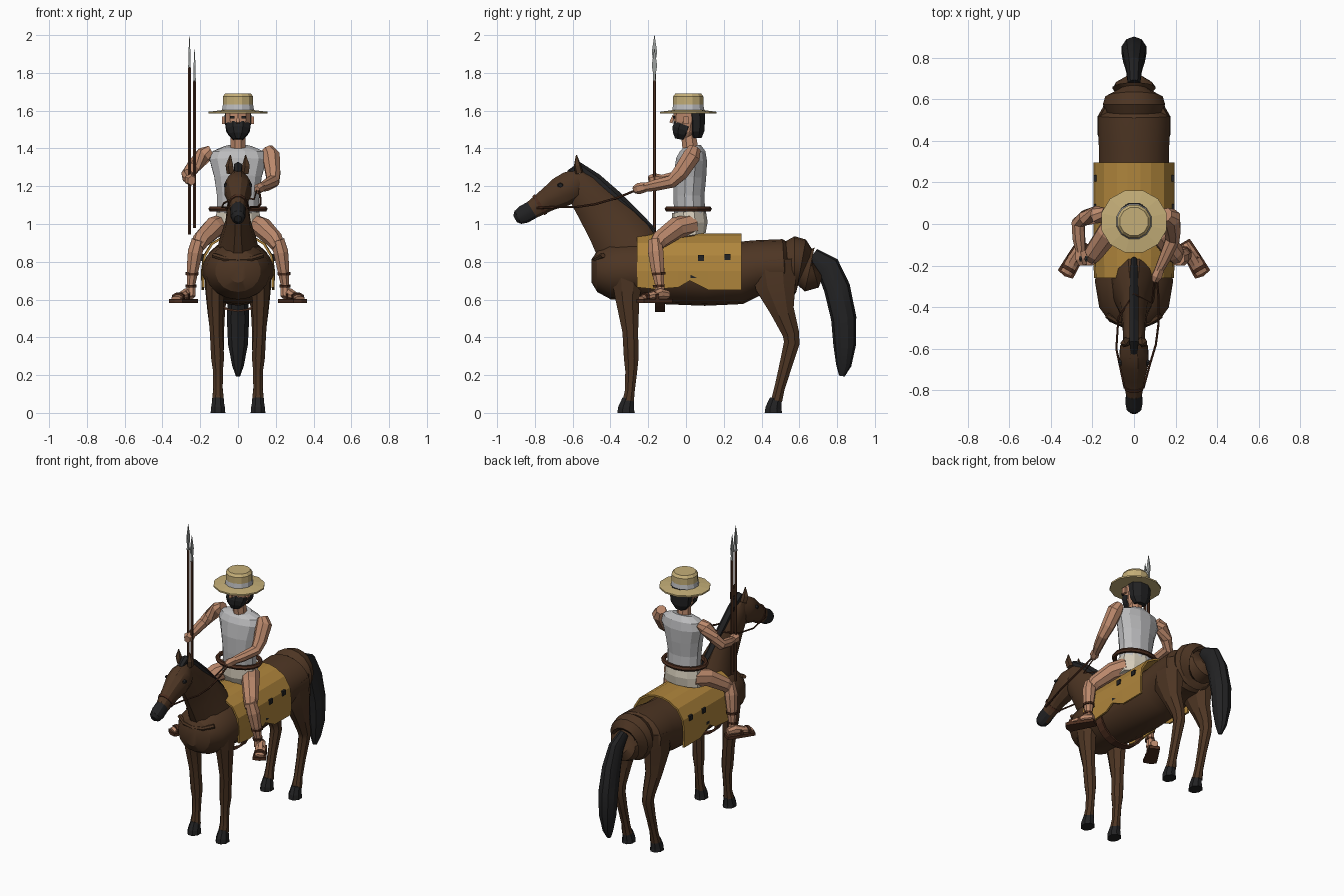
import bpy, bmesh, math
from mathutils import Vector

COLORS = {
    "horse brown": (.075, .036, .017), "black": (.016, .016, .017), "ochre": (.43, .235, .045),
    "grey cloth": (.50, .50, .51), "skin": (.50, .25, .15), "cream": (.66, .60, .49),
    "straw": (.56, .43, .19), "leather": (.07, .026, .013), "metal": (.32, .34, .33),
}
MATS = {}
for key, c in COLORS.items():
    MATS[key] = bpy.data.materials.new(key)
    MATS[key].diffuse_color = (*c, 1)


def finish(name, bm, mats, smooth=False):
    bmesh.ops.recalc_face_normals(bm, faces=bm.faces)
    me = bpy.data.meshes.new(name)
    bm.to_mesh(me)
    bm.free()
    ob = bpy.data.objects.new(name, me)
    bpy.context.collection.objects.link(ob)
    for m in ([mats] if isinstance(mats, str) else mats):
        me.materials.append(MATS[m])
    if smooth:
        bpy.ops.object.select_all(action='DESELECT')
        ob.select_set(True)
        bpy.context.view_layer.objects.active = ob
        bpy.ops.object.shade_smooth_by_angle(angle=math.radians(28))
    return ob


def loft(name, secs, mats, n=8, smooth=False, rule=None, side=(1, 0, 0), closed=False):
    """Skin elliptical sections (x, y, z, side radius, other radius) along a path."""
    bm = bmesh.new()
    P = [Vector(s[:3]) for s in secs]
    L, rings = len(P), []
    for i, s in enumerate(secs):
        a, b = (P[i - 1], P[(i + 1) % L]) if closed else (P[max(i - 1, 0)], P[min(i + 1, L - 1)])
        t = (b - a).normalized()
        sx = Vector(side)
        sx = (sx - t * sx.dot(t)).normalized()
        u = t.cross(sx)
        ang = [2 * math.pi * (k + .5) / n for k in range(n)]
        rings.append([bm.verts.new(P[i] + sx * s[3] * math.cos(w) + u * s[4] * math.sin(w)) for w in ang])
    for i in range(L if closed else L - 1):
        r, q = rings[i], rings[(i + 1) % L]
        for k in range(n):
            bm.faces.new((r[k], r[(k + 1) % n], q[(k + 1) % n], q[k]))
    if not closed:
        bm.faces.new(rings[0])
        bm.faces.new(rings[-1])
    if rule:
        for f in bm.faces:
            f.material_index = rule(f.calc_center_median())
    return finish(name, bm, mats, smooth)


def slab(name, outline, lo, hi, mat, place):
    """Extrude a 2D outline between lo and hi; place(u, v, w) maps it to space."""
    bm = bmesh.new()
    a, b = ([bm.verts.new(place(u, v, w)) for u, v in outline] for w in (lo, hi))
    bm.faces.new(a)
    bm.faces.new(b)
    for k in range(len(a)):
        j = (k + 1) % len(a)
        bm.faces.new((a[k], a[j], b[j], b[k]))
    return finish(name, bm, mat)


def box(name, c, d, mat):
    o = [(-d[0], -d[1]), (d[0], -d[1]), (d[0], d[1]), (-d[0], d[1])]
    return slab(name, o, -d[2], d[2], mat, lambda u, v, w: (c[0] + u, c[1] + v, c[2] + w))


def rope(name, pts, r, mat, closed=False, side=(1, 0, 0), n=6):
    return loft(name, [(*p, r, r) for p in pts], mat, n, side=side, closed=closed)


# ---- horse body: barrel, stepped rump folds, neck, head
loft("horse_body", [(0, -.50, .75, .05, .06), (0, -.47, .75, .12, .11), (0, -.40, .75, .17, .15),
     (0, -.28, .755, .19, .155), (0, -.1, .74, .18, .165), (0, .1, .735, .178, .168),
     (0, .28, .74, .172, .165), (0, .38, .77, .172, .145), (0, .52, .775, .177, .145),
     (0, .54, .78, .135, .13), (0, .575, .78, .152, .155), (0, .61, .78, .14, .14),
     (0, .63, .77, .08, .10), (0, .655, .76, .105, .12), (0, .675, .76, .09, .10),
     (0, .69, .77, .05, .06)], "horse brown", 18, True)
loft("horse_neck", [(0, -.25, .78, .13, .17), (0, -.33, .90, .10, .165), (0, -.40, 1.0, .068, .14),
     (0, -.49, 1.11, .056, .11), (0, -.56, 1.2, .055, .09), (0, -.59, 1.25, .045, .06)], "horse brown", 12, True)
loft("horse_head", [(0, -.55, 1.245, .04, .055), (0, -.60, 1.205, .07, .085), (0, -.66, 1.17, .073, .085),
     (0, -.73, 1.13, .055, .065), (0, -.815, 1.075, .04, .05), (0, -.86, 1.05, .042, .05),
     (0, -.89, 1.035, .036, .04), (0, -.905, 1.027, .02, .02)], ["horse brown", "black"], 12, True,
     rule=lambda c: int(c.y < -.815))
bl = [(-.655, 1.262), (-.73, 1.197), (-.825, 1.12), (-.828, 1.112), (-.73, 1.187), (-.66, 1.25)]
slab("face_blaze", bl, -.02, .02, "cream", lambda u, v, w: (w, u, v))
loft("mane", [(0, -.62, 1.27, .018, .015), (0, -.57, 1.305, .025, .025), (0, -.48, 1.235, .025, .035),
     (0, -.37, 1.13, .025, .042), (0, -.25, 1.02, .022, .035), (0, -.17, .955, .015, .02)], "black", 6)
loft("tail", [(0, .67, .835, .03, .04), (0, .75, .775, .04, .065), (0, .80, .66, .055, .07),
     (0, .835, .5, .062, .067), (0, .84, .36, .055, .06), (0, .835, .25, .032, .04),
     (0, .825, .195, .012, .015)], "black", 10, True)
rope("chest_fold", [(-.13, -.44, .835), (-.07, -.475, .815), (0, -.488, .81), (.07, -.475, .815),
     (.13, -.44, .835)], .014, "horse brown", side=(0, 0, 1))

for s in (-1, 1):
    tag = "_left" if s > 0 else "_right"
    loft("front_leg" + tag, [(s * .115, -.31, .76, .065, .10), (s * .12, -.31, .6, .048, .068),
         (s * .115, -.295, .43, .037, .045), (s * .108, -.29, .29, .037, .042), (s * .106, -.29, .22, .028, .034),
         (s * .106, -.297, .12, .027, .028), (s * .106, -.305, .065, .034, .032)], "horse brown", 8, True)
    loft("hind_leg" + tag, [(s * .10, .46, .80, .075, .13), (s * .115, .475, .67, .065, .115),
         (s * .115, .51, .54, .05, .068), (s * .11, .555, .42, .038, .048), (s * .106, .56, .37, .035, .045),
         (s * .106, .525, .24, .028, .036), (s * .106, .495, .13, .027, .03), (s * .106, .48, .065, .034, .032)],
         "horse brown", 8, True)
    for nm, y in (("front", -.305), ("hind", .475)):
        loft(nm + "_hoof" + tag, [(s * .106, y - .012, 0, .042, .05), (s * .106, y - .012, .025, .04, .046),
             (s * .106, y, .075, .03, .034)], "black", 8)
    loft("horse_ear" + tag, [(s * .038, -.565, 1.27, .022, .022), (s * .044, -.575, 1.31, .022, .02),
         (s * .04, -.58, 1.365, .003, .003)], "horse brown", 5)
    loft("horse_eye" + tag, [(s * .06, -.665, 1.205, .018, .014), (s * .075, -.665, 1.205, .012, .009)],
         "black", 6, side=(0, 1, 0))
    # blanket studs
    for y, z in ((.08, .82), (.22, .825), (.04, .73), (.26, .735)):
        box("blanket_stud" + tag, (s * .186, y, z), (.009, .016, .016), "black")

# ---- saddle blanket: open shell draped over the barrel
bm = bmesh.new()
ys = [(-.26, .665), (-.16, .655), (-.04, .665), (.02, .70), (.12, .65), (.295, .65)]
grid = []
for y, zl in ys:
    half = [(.187, zl), (.19, .75), (.18, .83), (.14, .895), (.08, .93), (.03, .943)]
    if y < -.2:
        half = [(x * .98, z) for x, z in half]
    grid.append([bm.verts.new((-x, y, z)) for x, z in half] + [bm.verts.new((x, y, z)) for x, z in half[::-1]])
for r, q in zip(grid, grid[1:]):
    for k in range(len(r) - 1):
        bm.faces.new((r[k], r[k + 1], q[k + 1], q[k]))
ob = finish("saddle_blanket", bm, "ochre")
md = ob.modifiers.new("thickness", 'SOLIDIFY')
md.thickness, md.offset = .012, 0
# girth strap hanging below the belly
arc = [(.17 * math.cos(a), .68 + .145 * math.sin(a)) for a in [math.pi * (1 + k / 10) for k in range(11)]]
inner = [(x * .94, z + .01) for x, z in arc[::-1]]
slab("girth_strap", arc + inner, -.165, -.112, "leather", lambda u, v, w: (u, w, v))

# ---- rider torso, shorts, belt, neck
loft("tunic", [(0, .02, 1.05, .115, .085), (0, .015, 1.15, .115, .085), (0, .02, 1.25, .13, .09),
     (0, .03, 1.34, .155, .085), (0, .035, 1.385, .14, .07), (0, .03, 1.41, .075, .05)], "grey cloth", 12)
loft("shorts", [(0, .03, .94, .13, .075), (0, .02, 1.0, .13, .095), (0, .015, 1.065, .118, .09)], "cream", 10)
ring = [(.142 * math.cos(k * math.pi / 8), .012 + .11 * math.sin(k * math.pi / 8), 1.08) for k in range(16)]
rope("belt", ring, .015, "leather", True, (0, 0, 1))
loft("rider_neck", [(0, .025, 1.38, .045, .045), (0, .01, 1.5, .04, .042)], "skin", 8)

# ---- rider head
loft("rider_head", [(0, -.01, 1.455, .035, .04), (0, 0, 1.49, .062, .062), (0, .005, 1.54, .07, .072),
     (0, .01, 1.60, .07, .075)], "skin", 10)
loft("hair", [(0, .055, 1.455, .04, .03), (0, .055, 1.49, .068, .045), (0, .055, 1.55, .077, .05),
     (0, .05, 1.60, .075, .055)], "black", 8)
loft("beard", [(0, -.03, 1.448, .028, .03), (0, -.025, 1.475, .055, .05), (0, -.018, 1.50, .067, .06),
     (0, -.008, 1.525, .071, .06)], "black", 8)
loft("nose", [(0, -.066, 1.575, .006, .008), (0, -.08, 1.535, .013, .013)], "skin", 4)
for s in (-1, 1):
    box("eye", (s * .03, -.064, 1.565), (.012, .006, .006), "black")
    box("ear", (s * .076, .0, 1.55), (.008, .014, .02), "skin")

# ---- straw hat
hat = (0, .012)
loft("hat_brim", [(*hat, 1.584, .163, .155), (*hat, 1.594, .163, .155), (*hat, 1.603, .085, .085)], "straw", 12)
loft("hat_crown", [(*hat, 1.60, .088, .088), (*hat, 1.632, .083, .083), (*hat, 1.675, .083, .083),
     (*hat, 1.692, .070, .070)], ["straw", "grey cloth"], 12, rule=lambda c: int(c.z < 1.631))

# ---- arms: the right one holds the spears, the left one the reins
loft("left_arm", [(.155, .045, 1.40, .03, .035), (.175, .03, 1.36, .05, .05), (.185, -.03, 1.27, .042, .045),
     (.185, -.075, 1.225, .036, .036), (.15, -.16, 1.205, .03, .032), (.118, -.225, 1.192, .022, .024)], "skin", 8)
loft("left_hand", [(.125, -.215, 1.195, .024, .026), (.11, -.25, 1.188, .028, .03),
     (.10, -.275, 1.18, .016, .02)], "skin", 6)
loft("right_arm", [(-.14, .045, 1.385, .035, .035), (-.18, .045, 1.365, .045, .042), (-.235, .03, 1.305, .037, .038),
     (-.268, .005, 1.26, .034, .034), (-.265, -.07, 1.245, .031, .032), (-.255, -.14, 1.235, .022, .024)],
     "skin", 8, side=(.6, 0, .8))
loft("right_hand", [(-.258, -.13, 1.235, .026, .026), (-.252, -.165, 1.235, .034, .034),
     (-.245, -.195, 1.23, .022, .026)], "skin", 6)

# ---- legs and sandals, feet turned outward
for s in (-1, 1):
    tag = "_left" if s > 0 else "_right"
    loft("thigh" + tag, [(s * .075, .03, .995, .06, .06), (s * .13, -.05, .98, .055, .058),
         (s * .195, -.14, .915, .046, .048), (s * .215, -.17, .875, .035, .036)], "skin", 8, side=(.6, s * .5, .6))
    loft("shin" + tag, [(s * .21, -.165, .915, .038, .036), (s * .227, -.16, .85, .042, .044),
         (s * .24, -.15, .76, .034, .038), (s * .248, -.14, .68, .024, .026),
         (s * .25, -.14, .62, .027, .03)], "skin", 8)
    d = Vector((s * .5, -.866, 0))
    e = Vector((.866, s * .5, 0))
    heel = Vector((s * .245, -.095, 0))

    def at(u, v, w, d=d, e=e, heel=heel):
        return heel + d * u + e * v + Vector((0, 0, w))
    sole = [(-.01, -.032), (.08, -.038), (.17, -.042), (.18, 0), (.17, .042), (.08, .038), (-.01, .032)]
    slab("sandal_sole" + tag, sole, .582, .602, "leather", at)
    loft("foot" + tag, [(*at(0, 0, .625), .024, .022), (*at(.05, 0, .63), .03, .032), (*at(.11, 0, .618), .034, .02),
         (*at(.165, 0, .608), .03, .01)], "skin", 8, side=e)
    for u, h in ((.075, .034), (.13, .025)):
        loft("sandal_strap" + tag, [(*at(u, 0, .615), .037, h), (*at(u + .018, 0, .615), .037, h - .003)],
             "leather", 8, side=e)
    for z in (.665, .73):
        x, r = s * (.249 if z < .7 else .243), .031 if z < .7 else .037
        loft("ankle_strap" + tag, [(x, -.144, z, r, r + .002), (x, -.145, z + .014, r, r + .003)], "leather", 8)

# ---- spears
for x, lo, hi in ((-.257, .945, 2.0), (-.23, .98, 1.93)):
    loft("spear_shaft", [(x, -.167, lo, .009, .009), (x, -.167, hi - .17, .009, .009)], "leather", 6)
    loft("spear_head", [(x, -.167, hi - .175, .010, .010), (x, -.167, hi - .14, .008, .009),
         (x, -.167, hi - .09, .007, .02), (x, -.167, hi, .001, .001)], "metal", 4)

# ---- reins and bridle
rope("rein_left", [(.11, -.25, 1.185), (.118, -.36, 1.14), (.118, -.48, 1.105), (.105, -.58, 1.09),
     (.075, -.68, 1.09), (.045, -.79, 1.085)], .006, "leather")
rope("rein_right", [(.10, -.26, 1.18), (.085, -.38, 1.13), (.0, -.335, 1.15), (-.075, -.45, 1.11),
     (-.085, -.6, 1.09), (-.045, -.79, 1.085)], .005, "leather", side=(0, 0, 1))
loft("noseband", [(0, -.768, 1.106, .052, .063), (0, -.782, 1.097, .050, .061)], "leather", 12)
